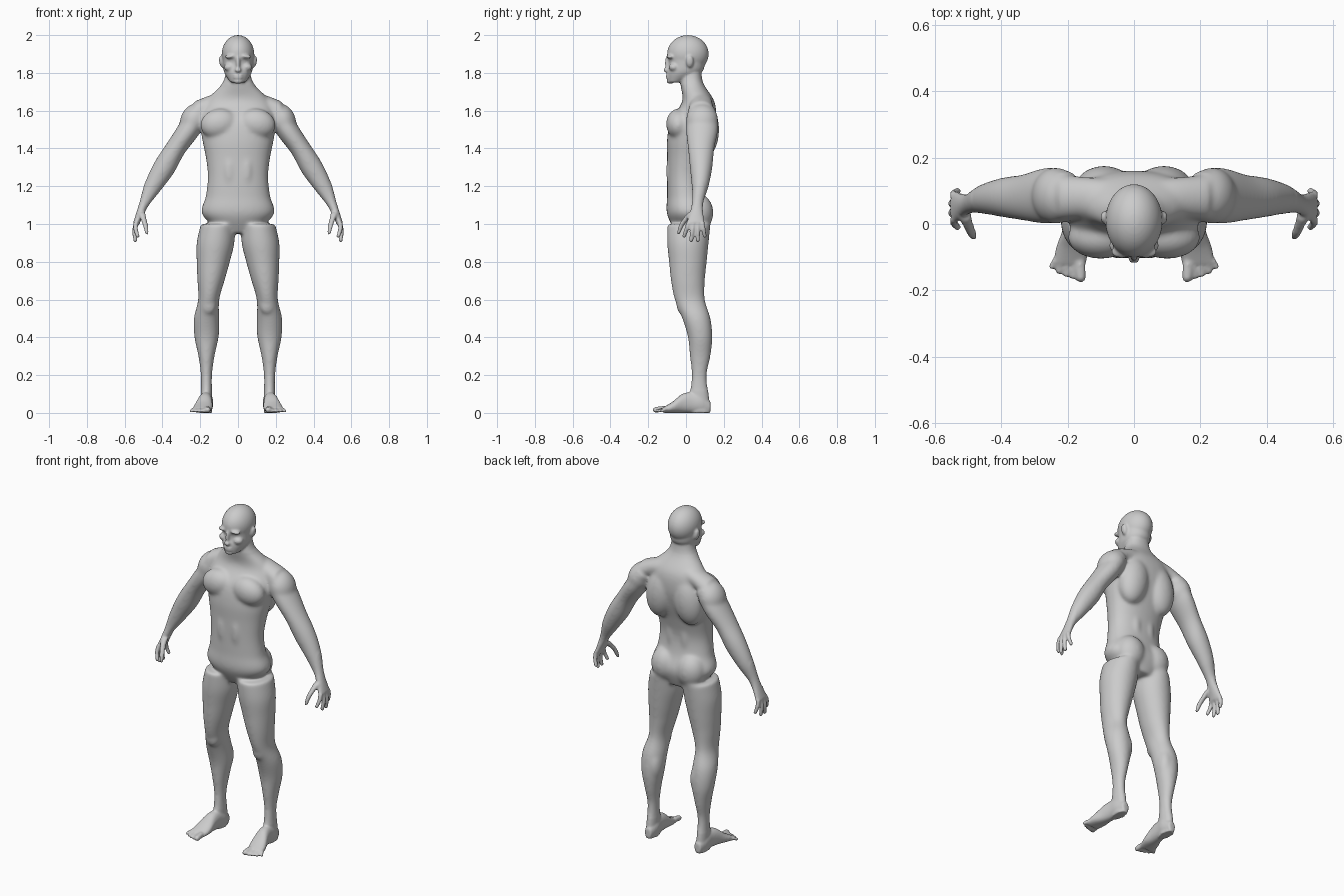
import bpy, bmesh, math
from mathutils import Vector, Matrix

cube = bpy.data.objects.get("Cube")
if cube:
    bpy.data.objects.remove(cube, do_unlink=True)

X, Y, Z = Vector((1, 0, 0)), Vector((0, 1, 0)), Vector((0, 0, 1))
SIDES, STEPS = 32, 6
bm = bmesh.new()


def spline(rows):
    """Pass a smooth curve through the given sections."""
    points = [Vector(row) for row in rows]
    points = [points[0]] + points + [points[-1]]
    curve = []
    for i in range(1, len(points) - 2):
        before, start, end, after = points[i - 1:i + 3]
        leave, arrive = (end - before) / 2, (after - start) / 2
        for k in range(STEPS):
            t = k / STEPS
            ease = t * t * (3 - 2 * t)
            curve.append(start.lerp(end, ease) + leave * (t * (1 - t) ** 2)
                         - arrive * (t * t * (1 - t)))
    return curve + [points[-1]]


def rounded(value, squareness):
    return math.copysign(abs(value) ** squareness, value)


def loft(rows, u=X, v=Y, squareness=1):
    """Closed tube; each section is centre x, y, z and radii along u and v."""
    rings = []
    for x, y, z, a, b in spline(rows):
        centre = Vector((x, y, z))
        ring = []
        for k in range(SIDES):
            angle = math.tau * k / SIDES
            across = u * a * rounded(math.cos(angle), squareness)
            along = v * b * rounded(math.sin(angle), squareness)
            ring.append(bm.verts.new(centre + across + along))
        rings.append(ring)
    faces = [bm.faces.new(rings[0]), bm.faces.new(rings[-1])]
    for lower, upper in zip(rings, rings[1:]):
        for k in range(SIDES):
            n = (k + 1) % SIDES
            faces.append(bm.faces.new((lower[k], lower[n], upper[n], upper[k])))
    bmesh.ops.recalc_face_normals(bm, faces=faces)


def stack(base, step, middles, halves, fronts, backs, u=X, squareness=1):
    """Loft of evenly spaced level sections, given by their outlines."""
    rows = []
    for i, (x, half, front, back) in enumerate(zip(middles, halves, fronts, backs)):
        rows.append((x, (front + back) / 2, base + step * i, half, (back - front) / 2))
    loft(rows, u, Y, squareness)


def blob(centre, radii, tilt=0):
    """Ellipsoid muscle or feature, tilted about the y axis."""
    matrix = (Matrix.Translation(centre) @ Matrix.Rotation(tilt, 4, 'Y')
              @ Matrix.Diagonal((*radii, 1)))
    bmesh.ops.create_icosphere(bm, subdivisions=4, radius=1, matrix=matrix)


def digit(points, root, tip, v=Y):
    """Finger or toe that tapers to a round tip."""
    last = len(points) - 1
    rows = []
    for i, point in enumerate(points):
        radius = root + (tip - root) * i / last
        rows.append((*point, radius, radius))
    loft(rows, X, v)
    blob(points[last], (tip, tip, tip))


# Torso and neck, from the crotch up
halves = [.08, .19, .17, .16, .17, .19, .2, .17, .08, .06]
fronts = [-.05, -.1, -.1, -.1, -.1, -.1, -.08, -.02, -.03, -.02]
backs = [.1, .13, .1, .09, .11, .14, .16, .15, .09, .08]
stack(.95, .1, [0] * len(halves), halves, fronts, backs, squareness=.9)

# Muscles of the left side: chest, upper back, lower back, abdomen
blob((.1, -.04, 1.53), (.1, .065, .08), .2)
blob((.09, .1, 1.5), (.09, .075, .15), -.15)
blob((.045, .045, 1.25), (.04, .05, .16))
blob((.045, -.055, 1.28), (.045, .05, .13))
# Buttock and shoulder cap
blob((.085, .065, 1.06), (.085, .08, .1))
blob((.235, .085, 1.55), (.07, .085, .09), -.4)

# Slope from the neck to the shoulder
loft([(0, .07, 1.66, .06, .05), (.12, .08, 1.64, .06, .05),
      (.23, .08, 1.59, .07, .06)], Y, Z)

# Arm and palm, from the shoulder down
middles = [.2, .26, .33, .39, .45, .5, .54]
halves = [.06, .06, .055, .06, .048, .026, .017]
fronts = [.01, 0, .01, .02, .03, .03, 0]
backs = [.16, .17, .15, .14, .12, .09, .1]
stack(1.6, -.1, middles, halves, fronts, backs, Vector((.85, 0, .5)))

# Four fingers fanned around the middle of the palm, then the thumb
for i in range(4):
    spread = i - 1.5
    bend = spread ** 2
    root = Vector((.54, .05 + .023 * spread, 1.01))
    tip = Vector((.545 - .006 * bend, .045 + .036 * spread, .91 + .012 * bend))
    digit([root, (root + tip) / 2 + X * .006, tip], .013, .011)
digit([(.51, .03, 1.06), (.49, -.02, 1), (.48, -.04, .95)], .02, .012)

# Leg, from the ground up; the thigh leans inwards
halves = [.03, .03, .03, .043, .064, .067, .056, .072, .088, .1, .09]
fronts = [.02, .02, .03, .02, .01, -.02, -.06, -.08, -.09, -.1, -.1]
backs = [.13, .12, .11, .13, .14, .13, .1, .1, .11, .12, .13]
middles = [.167 - .12 * max(0, i / 10 - .5) for i in range(len(halves))]
stack(0, .1, middles, halves, fronts, backs)
# Knee and inner calf
blob((.155, -.02, .57), (.04, .03, .05))
blob((.14, .085, .43), (.04, .05, .09))

# Foot, from the heel to the ball
halves = [.02, .035, .035, .04, .05, .05]
tops = [.06, .1, .11, .1, .06, .03]
loft([(.165 + .0012 * i * i, .13 - .05 * i, top / 2, half, top / 2)
      for i, (half, top) in enumerate(zip(halves, tops))], X, Z, .9)

# Toes
for i in range(5):
    radius = .01 if i else .016
    tip = Vector((.16 + .022 * i, -.16 + .002 * i * i, radius))
    root = Vector((.164 + .017 * i, -.1, .02))
    digit([root, (root + tip) / 2 + Z * .002, tip], radius, radius, Z)

# Skull, then the face from the chin to the brow
blob((0, .01, 1.9), (.086, .11, .1))
stack(1.75, .05, [0] * 4, [.04, .072, .08, .08], [-.095, -.1, -.09, -.1],
      [-.02, .08, .1, .1], squareness=.95)
# Nose bridge and tip, brow, cheek
blob((0, -.1, 1.85), (.011, .012, .04))
blob((0, -.105, 1.815), (.018, .014, .012))
blob((.037, -.083, 1.887), (.034, .02, .011), .1)
blob((.045, -.064, 1.83), (.03, .027, .022))
# Lips, chin and ear
for z in (1.787, 1.774):
    blob((0, -.094, z), (.027, .013, .006))
blob((0, -.083, 1.756), (.026, .02, .014))
blob((.088, .02, 1.86), (.012, .02, .032), .15)

# Mirror the left side and fuse everything into one skin
mesh = bpy.data.meshes.new("body_parts")
bm.to_mesh(mesh)
bm.free()
parts = bpy.data.objects.new("body_parts", mesh)
bpy.context.scene.collection.objects.link(parts)
mirror = parts.modifiers.new("mirror", 'MIRROR')
mirror.use_mirror_merge = False
fuse = parts.modifiers.new("fuse", 'REMESH')
fuse.mode = 'VOXEL'
fuse.voxel_size = .006
graph = bpy.context.evaluated_depsgraph_get()
skin = bpy.data.meshes.new_from_object(parts.evaluated_get(graph))
bpy.data.objects.remove(parts, do_unlink=True)

# Soften the muscles strongly; face, hands and feet only lightly
bm = bmesh.new()
bm.from_mesh(skin)
everything = list(bm.verts)
muscles = [v for v in everything
           if .12 < v.co.z < 1.735 and abs(v.co.x) < .49]
for group, rounds in ((muscles, 16), (everything, 3)):
    for _ in range(rounds):
        bmesh.ops.smooth_vert(bm, verts=group, factor=.5, use_axis_x=True,
                              use_axis_y=True, use_axis_z=True)
for face in bm.faces:
    face.smooth = True
bm.to_mesh(skin)
bm.free()

# One plain colour
grey = bpy.data.materials.new("plain_grey")
grey.use_nodes = True
colour = (.6, .6, .6, 1)
grey.diffuse_color = colour
shader = next(n for n in grey.node_tree.nodes if n.type == 'BSDF_PRINCIPLED')
shader.inputs["Base Color"].default_value = colour
skin.materials.clear()
skin.materials.append(grey)
skin.name = "body"
body = bpy.data.objects.new("body", skin)
bpy.context.scene.collection.objects.link(body)
